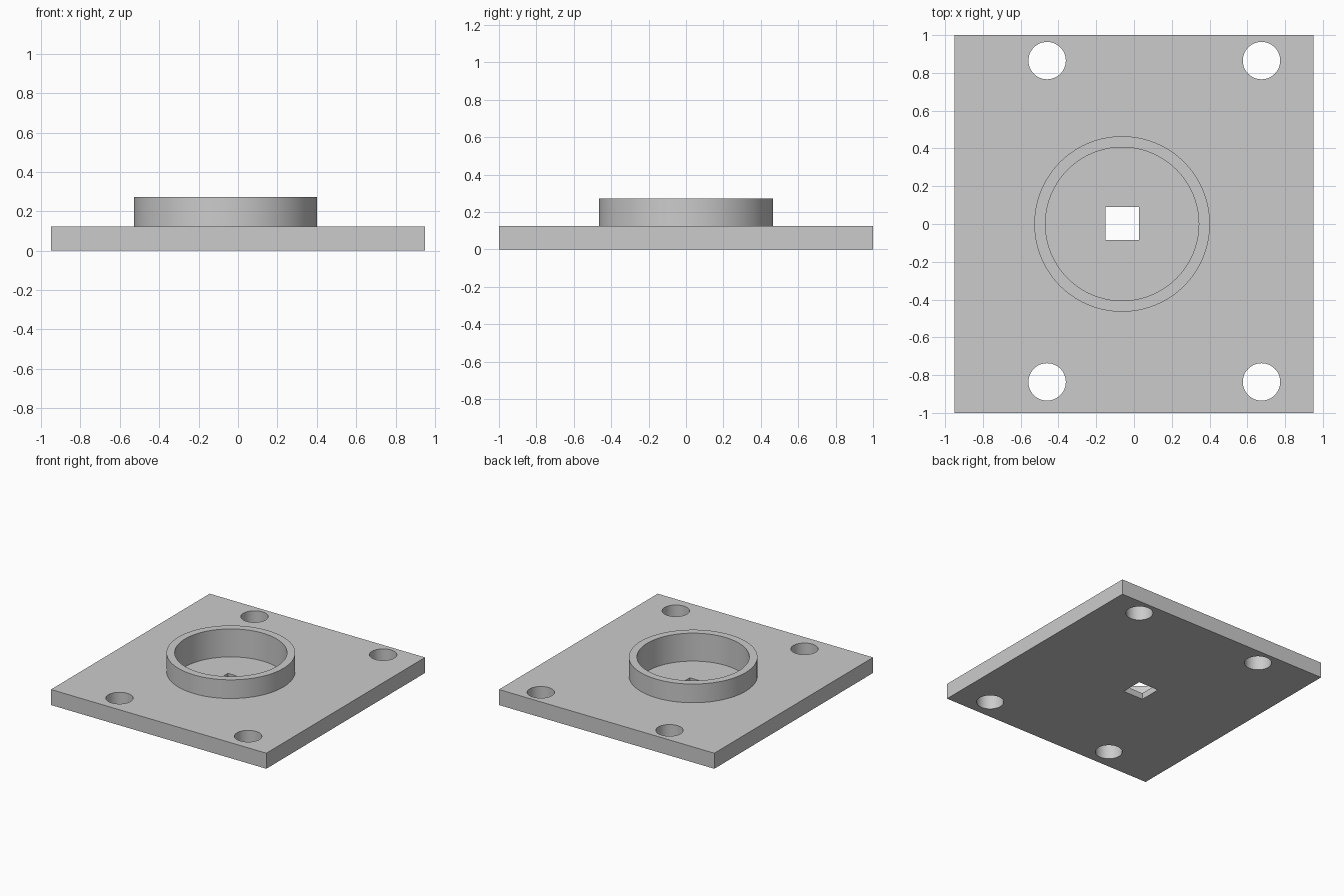
import bpy
import math

cube = bpy.data.objects.get("Cube")
if cube:
    bpy.data.objects.remove(cube, do_unlink=True)

PLATE_TOP, RING_TOP, FLOOR = 0.124, 0.273, 0.05
CX = -0.063  # centre of the ring, bore and square hole

grey = bpy.data.materials.new("plain grey")
grey.use_nodes = True
colour = (0.6, 0.6, 0.6, 1)
grey.diffuse_color = colour
grey.node_tree.nodes["Principled BSDF"].inputs["Base Color"].default_value = colour


def finish(name):
    obj = bpy.context.object
    obj.name = name
    obj.data.materials.append(grey)
    return obj


def box(name, x, y, width, depth, z0, z1):
    bpy.ops.mesh.primitive_cube_add(size=1, location=(x, y, (z0 + z1) / 2))
    bpy.context.object.scale = (width, depth, z1 - z0)
    bpy.ops.object.transform_apply(location=False, rotation=False, scale=True)
    return finish(name)


def cylinder(name, x, y, radius, z0, z1, sides):
    bpy.ops.mesh.primitive_cylinder_add(
        vertices=sides, radius=radius, depth=z1 - z0,
        location=(x, y, (z0 + z1) / 2))
    return finish(name)


def combine(target, other, operation):
    """Apply a boolean and remove the helper."""
    mod = target.modifiers.new(operation.lower(), "BOOLEAN")
    mod.operation, mod.object, mod.solver = operation, other, "EXACT"
    bpy.context.view_layer.objects.active = target
    bpy.ops.object.modifier_apply(modifier=mod.name)
    bpy.data.objects.remove(other, do_unlink=True)


# Base plate with the raised collar
plate = box("mounting_plate", 0, 0, 1.9, 2, 0, PLATE_TOP)
collar = cylinder("collar", CX, 0, 0.465, FLOOR, RING_TOP, 80)
combine(plate, collar, "UNION")

# Round pocket sunk into the plate, with a square hole through its floor
combine(plate, cylinder("pocket", CX, 0, 0.406, FLOOR, 0.5, 80), "DIFFERENCE")
combine(plate, box("square_hole", CX, 0.002, 0.178, 0.176, -0.2, 0.2), "DIFFERENCE")

# Four screw holes
for x in (-0.46, 0.675):
    for y in (-0.836, 0.865):
        hole = cylinder("screw_hole", x, y, 0.099, -0.2, 0.4, 48)
        combine(plate, hole, "DIFFERENCE")

# Smooth round walls, crisp rims
bpy.ops.object.select_all(action="DESELECT")
plate.select_set(True)
bpy.context.view_layer.objects.active = plate
bpy.ops.object.shade_smooth_by_angle(angle=math.radians(30))
